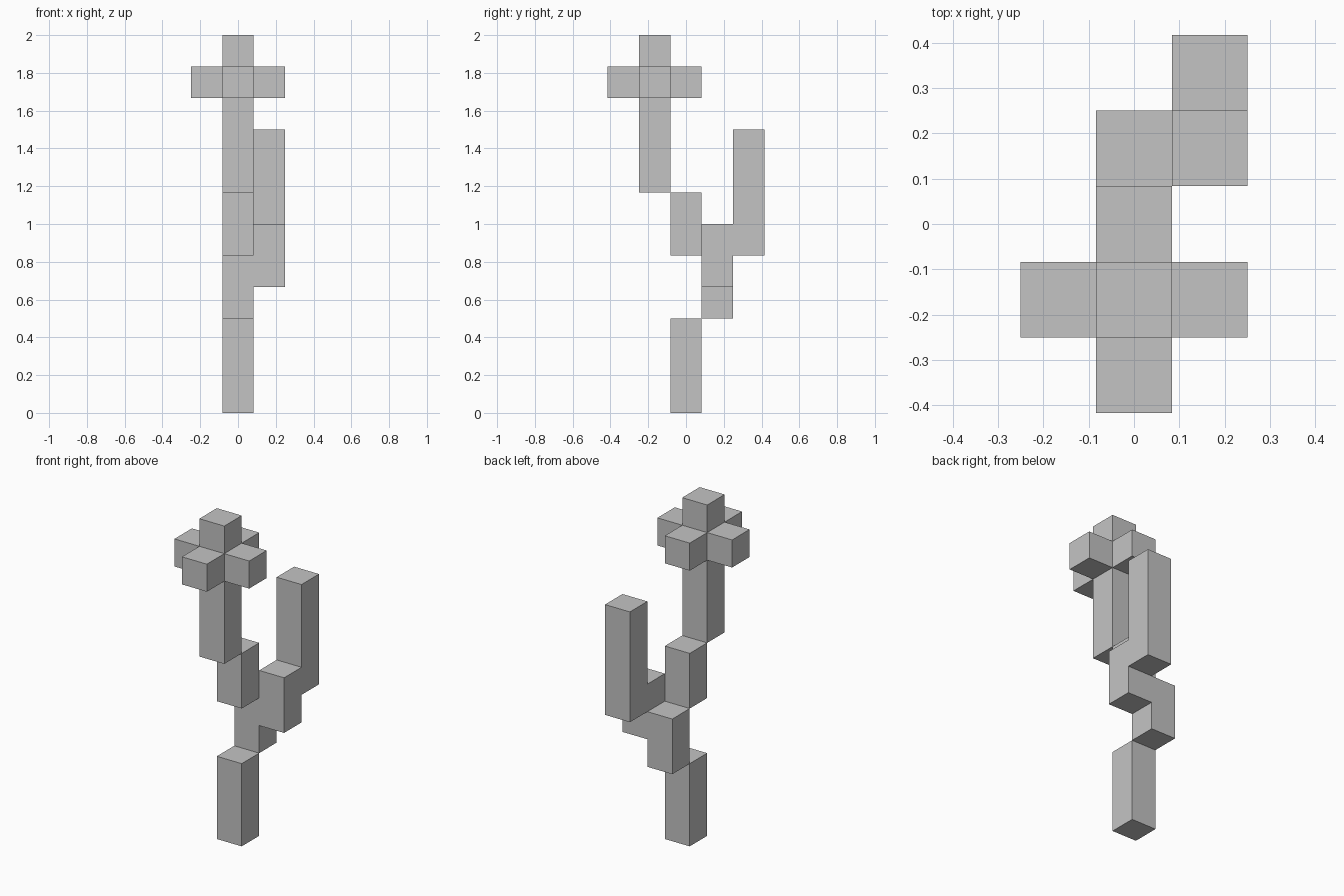
import bpy, bmesh
from mathutils import Vector

cube = bpy.data.objects.get("Cube")
if cube:
    bpy.data.objects.remove(cube, do_unlink=True)

UNIT = 1 / 6  # edge length of one block

GREY = (0.55, 0.55, 0.55, 1)
grey = bpy.data.materials.new("plain grey")
grey.use_nodes = True
grey.diffuse_color = GREY
grey.node_tree.nodes["Principled BSDF"].inputs["Base Color"].default_value = GREY


def column(x, y, bottom, top):
    """Cells of an upright run of blocks."""
    return {(x, y, z) for z in range(bottom, top)}


def block_part(name, *columns):
    """Build one clean outer skin around a group of block columns."""
    cells = set().union(*columns)
    bm = bmesh.new()
    for cell in cells:
        centre = Vector(cell) + Vector((0, 0, 0.5))
        for axis in range(3):
            for sign in (-1, 1):
                n = Vector((0, 0, 0))
                n[axis] = sign
                if tuple(int(c + d) for c, d in zip(cell, n)) in cells:
                    continue
                u = Vector((0, 0, 0))
                u[(axis + 1) % 3] = 0.5
                v = n.cross(u)
                mid = centre + n / 2
                corners = (mid - u - v, mid + u - v, mid + u + v, mid - u + v)
                bm.faces.new([bm.verts.new(c * UNIT) for c in corners])
    # Weld the skin and join flat neighbouring faces
    bmesh.ops.remove_doubles(bm, verts=bm.verts, dist=0.001)
    bmesh.ops.dissolve_limit(bm, angle_limit=0.01, verts=bm.verts, edges=bm.edges)
    mesh = bpy.data.meshes.new(name)
    bm.to_mesh(mesh)
    bm.free()
    mesh.materials.append(grey)
    obj = bpy.data.objects.new(name, mesh)
    bpy.context.collection.objects.link(obj)
    return obj


# Stem, stepping backward then forward as it rises
block_part("lower_stem", column(0, 0, 0, 3))
block_part("middle_stem", column(0, 0, 5, 7))

# Stepped side branch
block_part("side_branch", column(0, 1, 3, 5), column(1, 1, 4, 6), column(1, 2, 5, 9))

# Upper stem with four petals around its head
petals = [column(x, y - 1, 10, 11) for x, y in ((1, 0), (-1, 0), (0, 1), (0, -1))]
block_part("flower_stem", column(0, -1, 7, 12), *petals)
